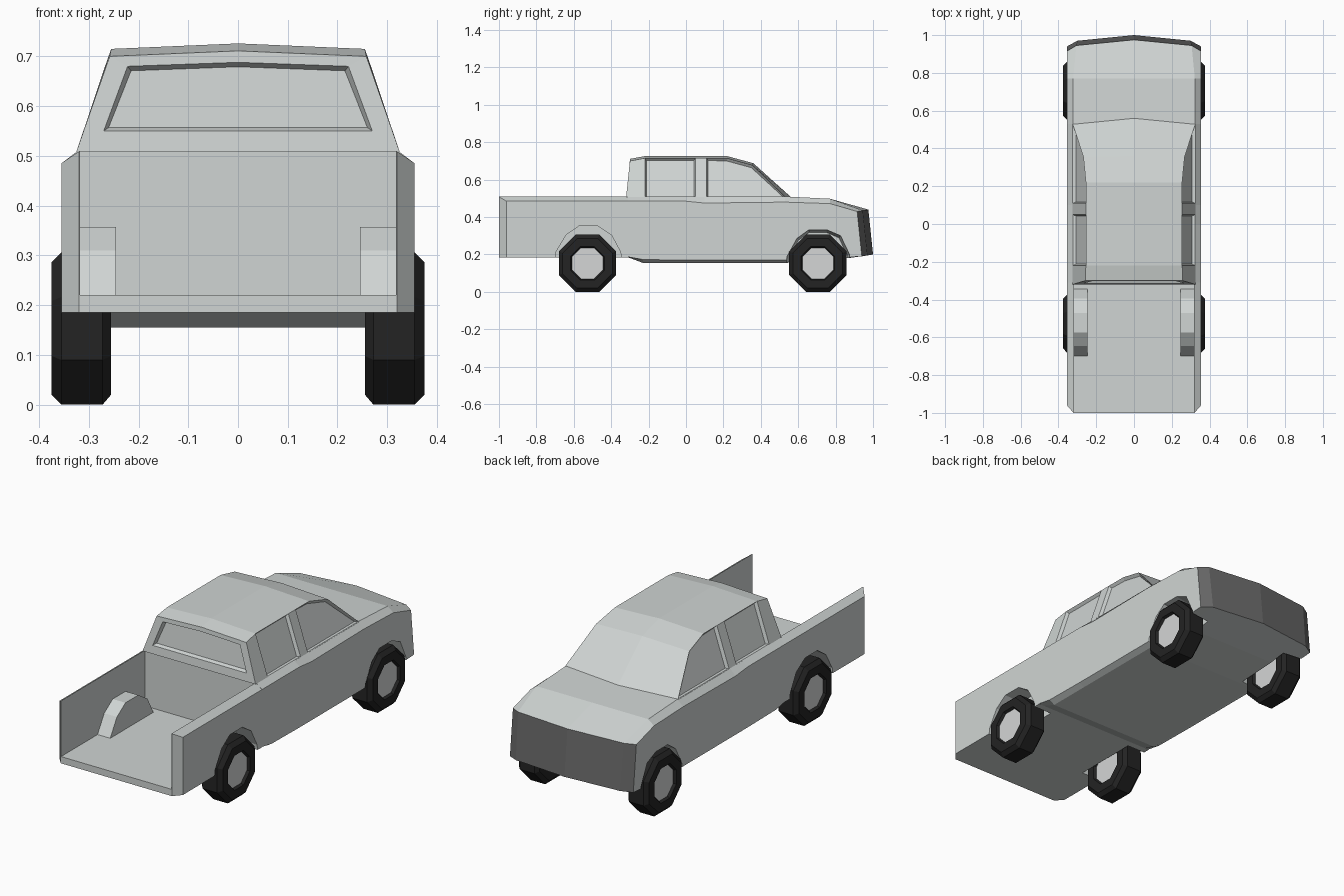
import bpy, bmesh, math

if "Cube" in bpy.data.objects:
    bpy.data.objects.remove(bpy.data.objects["Cube"], do_unlink=True)


def material(name, rgb):
    m = bpy.data.materials.new(name)
    m.use_nodes = True
    m.diffuse_color = (*rgb, 1)
    bsdf = next(n for n in m.node_tree.nodes if n.type == 'BSDF_PRINCIPLED')
    bsdf.inputs["Base Color"].default_value = (*rgb, 1)
    return m


PAINT = material("light_grey_paint", (0.63, 0.665, 0.655))
GRILLE = material("dark_grey_grille", (0.14, 0.14, 0.14))
RUBBER = material("black_rubber", (0.017, 0.017, 0.017))
HUB = material("hub_grey", (0.66, 0.67, 0.67))


def loft(rows, closed=False):
    """Quads between neighbouring rows of points."""
    faces = []
    for a, b in zip(rows, rows[1:]):
        n = len(a)
        for i in range(n if closed else n - 1):
            j = (i + 1) % n
            faces.append([a[i], a[j], b[j], b[i]])
    return faces


def flip(faces):
    return [[(-x, y, z) for x, y, z in f] for f in faces]


def build(name, faces, mats, rule=None, recess=None):
    bm = bmesh.new()
    for f in faces:
        bm.faces.new([bm.verts.new(p) for p in f])
    bmesh.ops.remove_doubles(bm, verts=bm.verts, dist=0.0005)
    bmesh.ops.recalc_face_normals(bm, faces=bm.faces)
    bm.normal_update()
    if recess:
        panes = [f for f in bm.faces if recess(f)]
        bmesh.ops.inset_individual(bm, faces=panes, thickness=0.011, depth=-0.016)
        bm.normal_update()
    if rule:
        for f in bm.faces:
            f.material_index = rule(f)
    mesh = bpy.data.meshes.new(name)
    bm.to_mesh(mesh)
    bm.free()
    for m in mats:
        mesh.materials.append(m)
    obj = bpy.data.objects.new(name, mesh)
    bpy.context.collection.objects.link(obj)
    return obj


def prism(profile, x0, x1, inner_scale=1.0, pivot=(0, 0), cap_outer=True):
    """Side profile (y, z) extruded along x; the x0 end may be smaller."""
    py, pz = pivot
    a = [(x0, py + (y - py) * inner_scale, pz + (z - pz) * inner_scale) for y, z in profile]
    b = [(x1, y, z) for y, z in profile]
    return loft([a, b], True) + [a] + ([b] if cap_outer else [])


def cut(obj, cutter):
    mod = obj.modifiers.new("arch", 'BOOLEAN')
    mod.operation = 'DIFFERENCE'
    mod.solver = 'EXACT'
    mod.object = cutter
    bpy.context.view_layer.objects.active = obj
    bpy.ops.object.modifier_apply(modifier=mod.name)


# Hull from the bed front to the nose, lofted through half sections
def section(y, zb, zl, zc, zs):
    return [(0, y, zb), (0.325, y, zb), (0.355, y, zl),
            (0.355, y, zc), (0.322, y, zs), (0, y, zs)]


nose = [(0, 1.0, 0.2), (0.3, 0.97, 0.195), (0.355, 0.94, 0.19),
        (0.355, 0.915, 0.43), (0.305, 0.945, 0.435), (0, 0.975, 0.44)]
sections = [section(-0.31, 0.185, 0.187, 0.485, 0.51),
            section(-0.23, 0.155, 0.173, 0.485, 0.51),
            section(0.0, 0.155, 0.17, 0.485, 0.51),
            section(0.1, 0.155, 0.17, 0.475, 0.51),
            section(0.53, 0.155, 0.17, 0.48, 0.51),
            section(0.77, 0.168, 0.18, 0.472, 0.498), nose]
half = loft(sections) + [sections[0], [nose[i] for i in (0, 1, 4, 5)], nose[1:5]]
hull = build("body_hull", half + flip(half), [PAINT, GRILLE],
             rule=lambda f: int(f.normal.y > 0.8 and f.calc_center_median().y > 0.9))

# Cargo bed: floor and two side walls that taper to a thin rear edge
floor_profile = [(-1, 0.185), (-0.31, 0.185), (-0.31, 0.22), (-1, 0.22)]
bed_floor = build("bed_floor", prism(floor_profile, -0.32, 0.32), [PAINT])


def wall_section(y, xo, zo):
    return [(0.318, y, 0.185), (xo, y, 0.185), (xo, y, zo), (0.318, y, 0.51)]


wall_rows = [wall_section(-1, 0.32, 0.509), wall_section(-0.96, 0.355, 0.485),
             wall_section(-0.31, 0.355, 0.485)]
wall = loft(wall_rows, True) + [wall_rows[0], wall_rows[-1]]
walls = [build("bed_wall_left", wall, [PAINT]), build("bed_wall_right", flip(wall), [PAINT])]

# Wheel housings in the bed
rear_arch = [(-0.715, 0.14), (-0.70, 0.22), (-0.645, 0.31), (-0.575, 0.357),
             (-0.47, 0.357), (-0.395, 0.31), (-0.345, 0.22), (-0.325, 0.14)]
housing_profile = [(y, max(z, 0.187)) for y, z in rear_arch]
housing = prism(housing_profile, 0.245, 0.322)
wells = [build("wheel_housing_left", housing, [PAINT]),
         build("wheel_housing_right", flip(housing), [PAINT])]

# Wheel arches
front_arch = [(0.525, 0.1), (0.535, 0.19), (0.59, 0.29), (0.655, 0.337),
              (0.755, 0.337), (0.83, 0.305), (0.88, 0.2), (0.885, 0.1)]
pivot = (-0.523, 0.14)
inside = [(pivot[0] + (y - pivot[0]) * 0.97, 0.1 if z < 0.15 else z - 0.006)
          for y, z in rear_arch]
for faces, targets in ((prism(inside, 0.251, 0.42), [bed_floor] + walls + wells),
                       (prism(front_arch, 0.245, 0.40, 0.9, (0.705, 0.15)), [hull])):
    for side in (faces, flip(faces)):
        cutter = build("arch_cutter", side, [PAINT])
        cutter.hide_render = True
        for t in targets:
            near = t.name.endswith("left") == (side is faces)
            if near or not t.name.endswith(("left", "right")):
                cut(t, cutter)
        bpy.data.objects.remove(cutter, do_unlink=True)

# Cab: crowned roof and windscreen, pillars, recessed side and rear windows
roof = [[(0.258, -0.30, 0.70), (0, -0.30, 0.711)]]
roof += [[(0.255, y, 0.715), (0, y, 0.726)] for y in (-0.22, 0.05, 0.11, 0.22)]
roof += [[(0.268, 0.355, 0.678), (0, 0.36, 0.688)], [(0.325, 0.53, 0.508), (0, 0.56, 0.508)]]
top = [r[0] for r in roof]
base = [(0.325, y, 0.508) for y in (-0.32, -0.22, 0.05, 0.11, 0.53)]
sides = [[base[i], base[i + 1], top[i + 1], top[i]] for i in range(3)]
sides.append([base[3], base[4], top[5], top[4], top[3]])


def rear_loop(points, depth):
    return [(x, -0.32 + (z - 0.508) * 0.104 + depth, z) for x, z in points]


opening = [(0, 0.55), (0.27, 0.55), (0.222, 0.68), (0, 0.688)]
pane = [(0, 0.557), (0.26, 0.557), (0.215, 0.671), (0, 0.679)]
rear = [[(0, -0.32, 0.508), base[0], top[0], roof[0][1]],
        rear_loop(opening, 0), rear_loop(pane, 0.018)]
cab_half = loft(roof) + sides + loft(rear) + [rear[-1]]


def is_side_window(f):
    y = f.calc_center_median().y
    return abs(f.normal.x) > 0.8 and (-0.2 < y < 0.03 or y > 0.15)


build("cab", cab_half + flip(cab_half), [PAINT], recess=is_side_window)

# Wheels: eight-sided tyres with recessed hubs
wheel_profile = [(0.362, 0.083), (0.375, 0.09), (0.375, 0.133), (0.355, 0.153),
                 (0.272, 0.153), (0.255, 0.133), (0.255, 0.09), (0.268, 0.083)]
for end, cy in (("rear", -0.527), ("front", 0.705)):
    rings = []
    for x, flat in wheel_profile:
        r = flat / math.cos(math.pi / 8)
        angles = [math.pi / 8 + k * math.pi / 4 for k in range(8)]
        rings.append([(x, cy + r * math.cos(a), 0.153 + r * math.sin(a)) for a in angles])
    wheel = loft(rings, True) + [rings[0], rings[-1]]
    for side, faces in (("left", wheel), ("right", flip(wheel))):
        build(f"{end}_wheel_{side}", faces, [RUBBER, HUB],
              rule=lambda f: int(len(f.verts) == 8))
